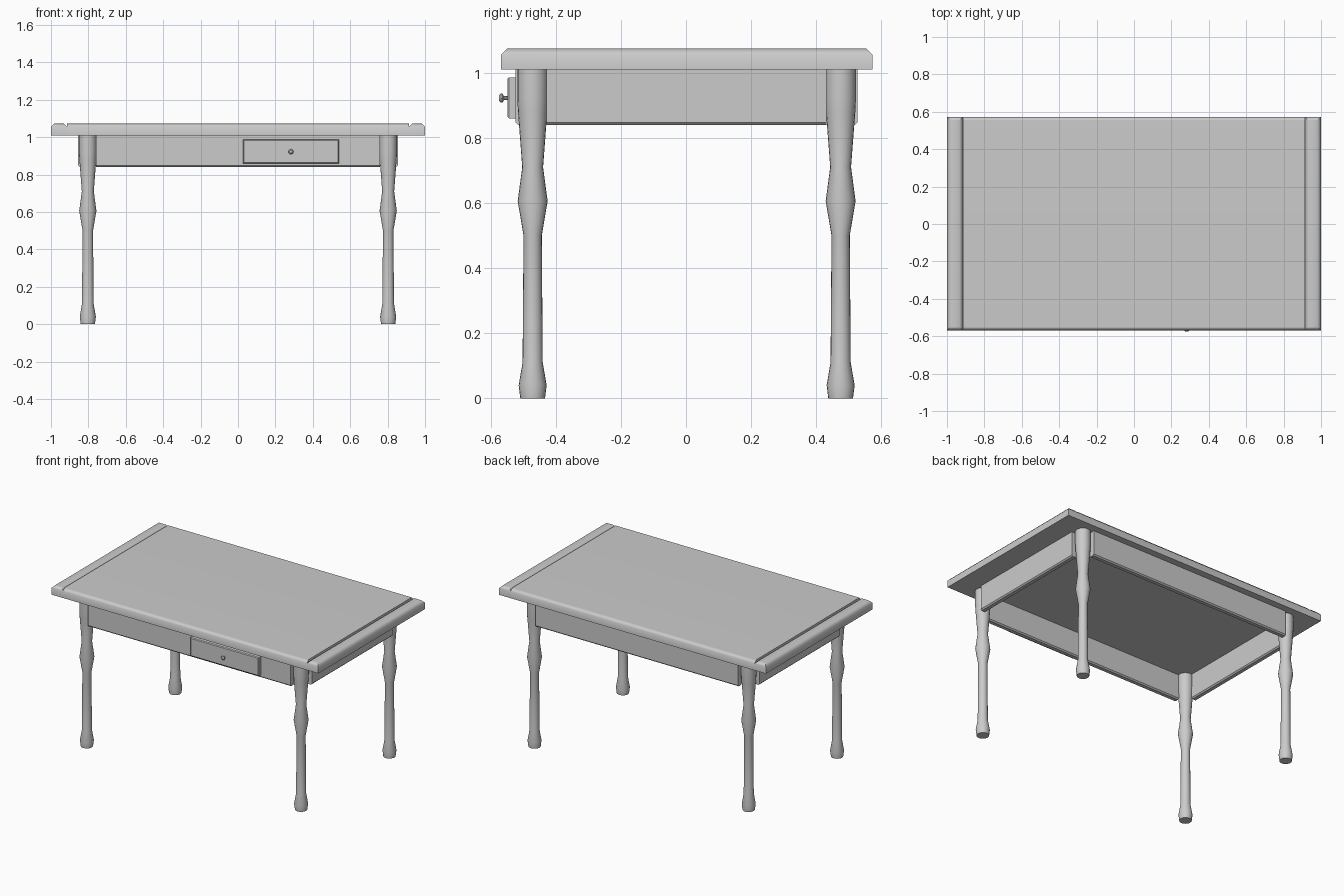
import bpy, bmesh, math
from mathutils import Matrix, Vector

cube = bpy.data.objects.get("Cube")
if cube:
    bpy.data.objects.remove(cube, do_unlink=True)

# One plain grey for the whole table
grey = bpy.data.materials.new("plain grey")
grey.diffuse_color = (0.6, 0.6, 0.6, 1)
grey.use_nodes = True
grey.node_tree.nodes["Principled BSDF"].inputs["Base Color"].default_value = (0.6, 0.6, 0.6, 1)

MID_Y = 0.002      # table centre, offset because the knob sticks out in front
TOP_Z = 1.01       # underside of the top


def finish(bm, name, angle):
    bmesh.ops.recalc_face_normals(bm, faces=bm.faces)
    mesh = bpy.data.meshes.new(name)
    bm.to_mesh(mesh)
    bm.free()
    obj = bpy.data.objects.new(name, mesh)
    bpy.context.collection.objects.link(obj)
    mesh.materials.append(grey)
    bpy.ops.object.select_all(action='DESELECT')
    obj.select_set(True)
    bpy.context.view_layer.objects.active = obj
    bpy.ops.object.shade_smooth_by_angle(angle=math.radians(angle))
    return obj


def board(name, lo, hi, chamfer, rule, angle=30):
    """Box from corner lo to corner hi; edges whose midpoint passes rule are chamfered.
    The midpoint is given to rule as -1, 0 or 1 along each axis."""
    lo, hi = Vector(lo), Vector(hi)
    bm = bmesh.new()
    bmesh.ops.create_cube(bm, size=2)
    edges = [e for e in bm.edges if rule(*((e.verts[0].co + e.verts[1].co) / 2))]
    size, mid = (hi - lo) / 2, (hi + lo) / 2
    for v in bm.verts:
        v.co = Vector(a * s + m for a, s, m in zip(v.co, size, mid))
    bmesh.ops.bevel(bm, geom=edges, offset=chamfer, segments=1, affect='EDGES')
    return finish(bm, name, angle)


def turned(name, profile, place, sides):
    """Spin a (radius, height) profile into a closed solid."""
    bm = bmesh.new()
    rings = [[bm.verts.new((r * math.cos(2 * math.pi * i / sides),
                            r * math.sin(2 * math.pi * i / sides), z))
              for i in range(sides)] for r, z in profile]
    for low, high in zip(rings, rings[1:]):
        for i in range(sides):
            j = (i + 1) % sides
            bm.faces.new((low[i], low[j], high[j], high[i]))
    bm.faces.new(rings[0])
    bm.faces.new(rings[-1])
    bm.transform(place)
    return finish(bm, name, 40)


# Table top: centre panel with a breadboard end on each side
def top_part(name, x0, x1, rule):
    obj = board(name, (x0, MID_Y - 0.571, TOP_Z), (x1, MID_Y + 0.571, 1.074), 0.019, rule, 50)
    mod = obj.modifiers.new("soft_chamfer", 'WEIGHTED_NORMAL')
    mod.keep_sharp = True


top_part("top_panel", -0.914, 0.914, lambda x, y, z: z > 0.5 and abs(y) > 0.5)
top_part("left_top_end", 0.914, 1.0, lambda x, y, z: z > 0.5)
top_part("right_top_end", -1.0, -0.914, lambda x, y, z: z > 0.5)

# Turned legs
LEG = [(0.038, 0), (0.043, 0.04), (0.031, 0.11), (0.028, 0.5), (0.046, 0.606),
       (0.032, 0.71), (0.045, 0.88), (0.047, 0.92), (0.047, TOP_Z)]
for side, sx in (("left", 1), ("right", -1)):
    for end, sy in (("front", -1), ("back", 1)):
        spot = Matrix.Translation((sx * 0.803, MID_Y + sy * 0.473, 0))
        turned(f"{end}_{side}_leg", LEG, spot, 20)

# Aprons between the legs, with lower edges eased
for name, s in (("front_apron", -1), ("back_apron", 1)):
    y0, y1 = sorted((MID_Y + s * 0.525, MID_Y + s * 0.485))
    board(name, (-0.76, y0, 0.84), (0.76, y1, TOP_Z), 0.008,
          lambda x, y, z: z < -0.5 and abs(y) > 0.5)
for name, s in (("left_apron", 1), ("right_apron", -1)):
    x0, x1 = sorted((s * 0.855, s * 0.815))
    board(name, (x0, MID_Y - 0.43, 0.84), (x1, MID_Y + 0.43, TOP_Z), 0.008,
          lambda x, y, z: z < -0.5 and abs(x) > 0.5)

# Drawer front and its knob
board("drawer_front", (0.026, -0.549, 0.86), (0.54, -0.5, 0.986), 0.005,
      lambda x, y, z: y < -0.5)
KNOB = [(0.006, 0), (0.006, 0.012), (0.014, 0.017), (0.014, 0.022), (0.008, 0.028)]
turned("drawer_knob", KNOB,
       Matrix.Translation((0.283, -0.547, 0.922)) @ Matrix.Rotation(math.pi / 2, 4, 'X'), 8)
